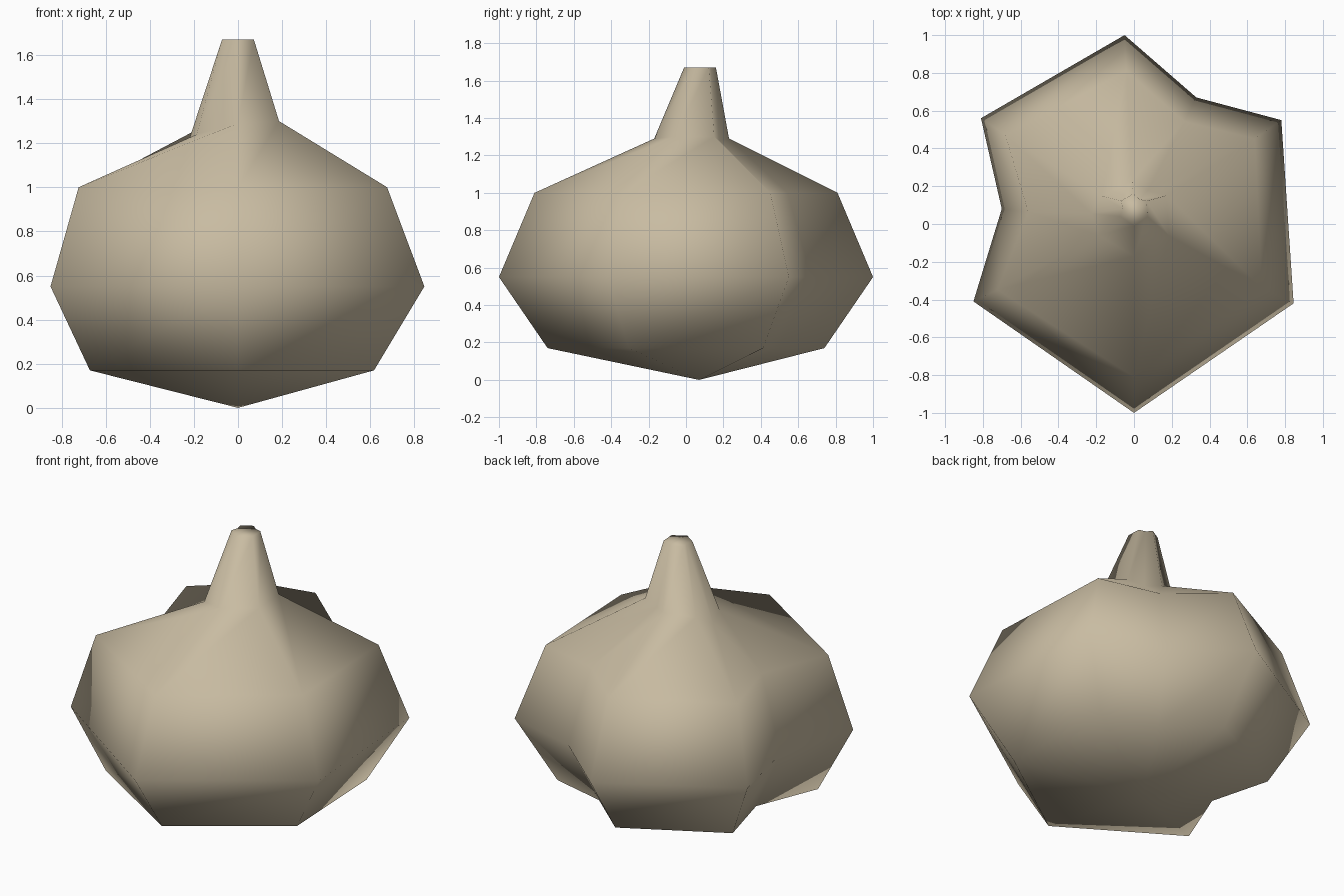
import bpy
import bmesh

cube = bpy.data.objects.get("Cube")
if cube:
    bpy.data.objects.remove(cube)

# Papery skin colour
skin = bpy.data.materials.new("papery_beige")
skin.use_nodes = True
colour = (0.58, 0.50, 0.36, 1)
skin.diffuse_color = colour
bsdf = next(n for n in skin.node_tree.nodes if n.type == "BSDF_PRINCIPLED")
bsdf.inputs["Base Color"].default_value = colour
bsdf.inputs["Roughness"].default_value = 0.8

# Ridges and two grooves, counterclockwise:
# x and y at the widest level, foot, shoulder and neck scale, neck height
columns = [
    (0.845, -0.42, 0.73, 0.80, 0.22, 1.30),   # front left ridge
    (0.78, 0.55, 0.75, 0.82, 0.22, 1.30),     # back left ridge
    (0.33, 0.67, 0.74, 0.81, 0.22, 1.28),     # back left groove
    (-0.05, 1.0, 0.74, 0.81, 0.20, 1.29),     # back ridge
    (-0.81, 0.56, 0.76, 0.84, 0.21, 1.27),    # back right ridge
    (-0.70, 0.08, 0.74, 0.80, 0.32, 1.21),    # right groove
    (-0.85, -0.41, 0.79, 0.85, 0.22, 1.24),   # front right ridge
    (0.0, -1.0, 0.74, 0.81, 0.20, 1.29),      # front ridge
]

bm = bmesh.new()
base = bm.verts.new((0, 0.07, 0))
rings = [[] for level in range(5)]
for x, y, foot, shoulder, neck, neck_z in columns:
    # Scale, y shift and height from the foot to the stem tip
    levels = [(foot, 0, 0.17), (1, 0, 0.55), (shoulder, 0, 1.0),
              (neck, 0.03, neck_z), (0.085, 0.075, 1.67)]
    for ring, (scale, shift, z) in zip(rings, levels):
        ring.append(bm.verts.new((x * scale, y * scale + shift, z)))

# Skin from the base up to the stem tip
for i in range(len(columns)):
    j = (i + 1) % len(columns)
    bm.faces.new((base, rings[0][j], rings[0][i]))
    for low, high in zip(rings, rings[1:]):
        bm.faces.new((low[i], low[j], high[j], high[i]))

# Cut end of the stem
bm.faces.new(rings[-1])
bmesh.ops.recalc_face_normals(bm, faces=bm.faces[:])
for face in bm.faces:
    face.smooth = True

mesh = bpy.data.meshes.new("bulb")
bm.to_mesh(mesh)
bm.free()
mesh.materials.append(skin)
bulb = bpy.data.objects.new("bulb", mesh)
bpy.context.collection.objects.link(bulb)
